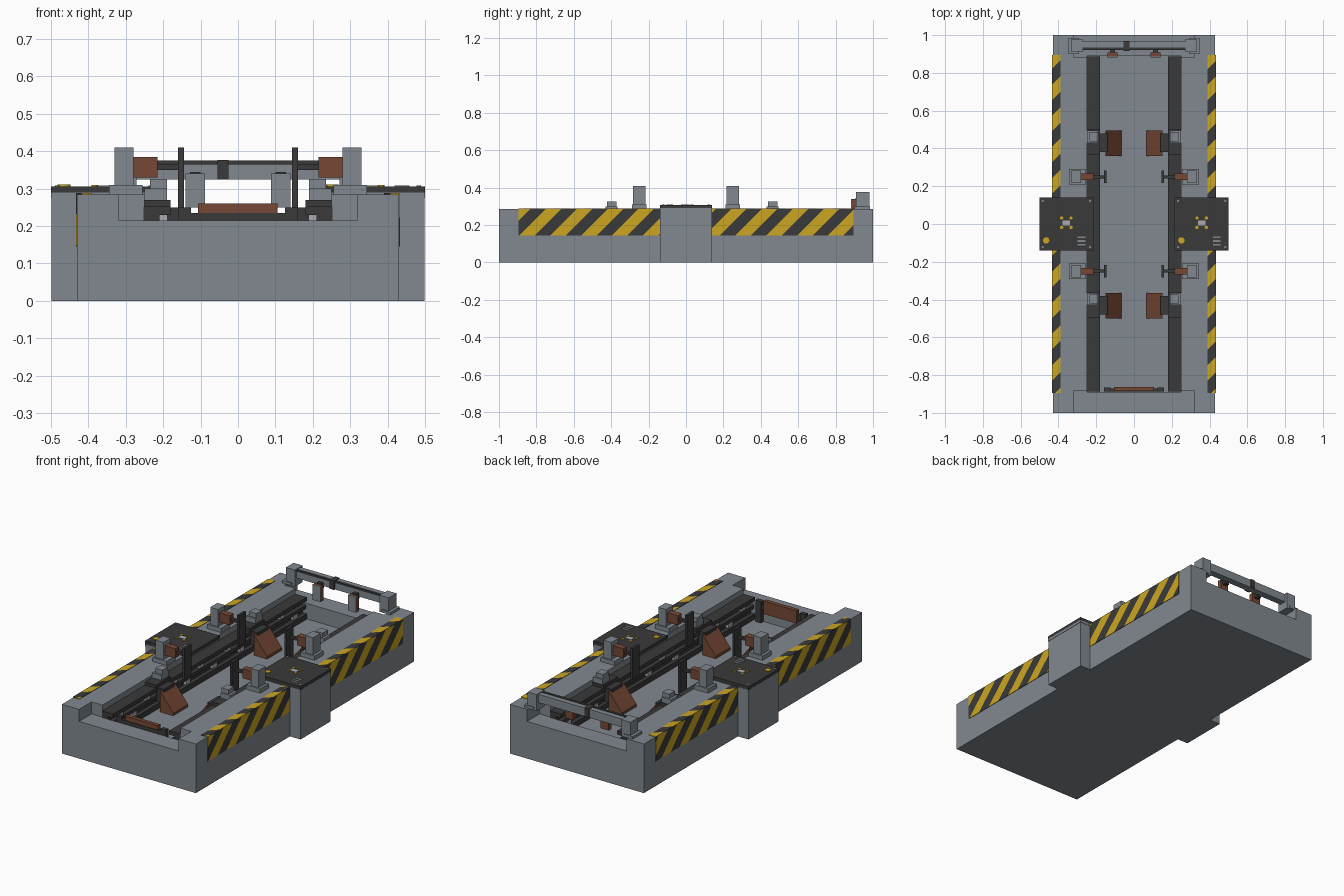
import bpy
import bmesh
from mathutils import Vector

if "Cube" in bpy.data.objects:
    bpy.data.objects.remove(bpy.data.objects["Cube"])


def material(name, rgb):
    m = bpy.data.materials.new(name)
    m.use_nodes = True
    m.diffuse_color = (*rgb, 1)
    m.node_tree.nodes["Principled BSDF"].inputs["Base Color"].default_value = (*rgb, 1)
    return m


GREY = material("blue grey steel", (0.22, 0.25, 0.28))
DARK = material("charcoal", (0.042, 0.042, 0.042))
YELLOW = material("warning yellow", (0.60, 0.38, 0.015))
BROWN = material("copper brown", (0.18, 0.065, 0.035))
LIGHT = material("pale steel", (0.42, 0.41, 0.45))


def finish(name, bm, mats):
    bmesh.ops.recalc_face_normals(bm, faces=bm.faces)
    mesh = bpy.data.meshes.new(name)
    bm.to_mesh(mesh)
    bm.free()
    ob = bpy.data.objects.new(name, mesh)
    bpy.context.collection.objects.link(ob)
    for m in mats:
        mesh.materials.append(m)
    return ob


def box_mesh(x, y, z):
    bm = bmesh.new()
    bmesh.ops.create_cube(bm, size=1)
    for v in bm.verts:
        v.co = [r[0] + (c + 0.5) * (r[1] - r[0]) for c, r in zip(v.co, (x, y, z))]
    return bm


def box(name, x, y, z, mat):
    return finish(name, box_mesh(x, y, z), [mat])


def side_box(name, s, x, y, z, mat):
    return box(name, sorted((s * x[0], s * x[1])), y, z, mat)


def striped(name, x, y, z, normal, period=0.165):
    """Thin plate cut into diagonal bands, coloured alternately."""
    bm = box_mesh(x, y, z)
    n = Vector(normal)
    start = Vector((0, -0.89, 0.145)).dot(n)
    for i in range(-20, 40):
        d = start + i * period / 2
        bmesh.ops.bisect_plane(bm, geom=bm.verts[:] + bm.edges[:] + bm.faces[:],
                               plane_co=n * (d / n.length_squared), plane_no=n)
    for f in bm.faces:
        phase = (f.calc_center_median().dot(n) - start) / period
        f.material_index = int(phase % 1 < 0.5)
    return finish(name, bm, [DARK, YELLOW])


def prism(name, profile, y, mat):
    """Extrude an x-z outline along y."""
    bm = bmesh.new()
    face = bm.faces.new([bm.verts.new((px, y[0], pz)) for px, pz in profile])
    ext = bmesh.ops.extrude_face_region(bm, geom=[face])["geom"]
    bmesh.ops.translate(bm, vec=(0, y[1] - y[0], 0),
                        verts=[v for v in ext if isinstance(v, bmesh.types.BMVert)])
    return finish(name, bm, [mat])


def disc(name, x, y, z, r, mat):
    bm = bmesh.new()
    bmesh.ops.create_cone(bm, cap_ends=True, segments=12, radius1=r, radius2=r, depth=0.006)
    bmesh.ops.translate(bm, vec=(x, y, z), verts=bm.verts)
    return finish(name, bm, [mat])


# Bed: solid block with a long channel and lowered end walls
FLOOR, DECK = 0.125, 0.285
bed = box("bed", (-0.43, 0.43), (-1, 1), (0, DECK), GREY)
cutters = [box("channel_cutter", (-0.25, 0.25), (-0.89, 0.89), (FLOOR, 0.5), GREY)]
for e in (-1, 1):
    cutters.append(box("end_cutter", (-0.32, 0.32), sorted((e * 0.885, e * 1.1)),
                       (0.215, 0.5), GREY))
for c in cutters:
    mod = bed.modifiers.new("cut", 'BOOLEAN')
    mod.operation, mod.solver, mod.object = 'DIFFERENCE', 'EXACT', c
bpy.context.view_layer.update()
cut_mesh = bpy.data.meshes.new_from_object(
    bed.evaluated_get(bpy.context.evaluated_depsgraph_get()))
bed.modifiers.clear()
bed.data = cut_mesh
for c in cutters:
    bpy.data.objects.remove(c)

for s in (-1, 1):
    # Warning bands along the flanks and deck edges
    for e in (-1, 1):
        span = sorted((e * 0.14, e * 0.895))
        side_box_x = sorted((s * 0.429, s * 0.433))
        striped("flank_warning_band", side_box_x, span, (0.145, DECK), (0, 1, -s))
        striped("deck_warning_band", sorted((s * 0.39, s * 0.433)), span,
                (DECK - 0.001, DECK + 0.003), (-1, 1, 0))

    # Pod with a dark control plate
    side_box("pod_body", s, (0.22, 0.5), (-0.14, 0.14), (DECK - 0.01, 0.29), GREY)
    side_box("pod_column", s, (0.42, 0.498), (-0.138, 0.138), (0, 0.29), GREY)
    side_box("pod_top_plate", s, (0.215, 0.5), (-0.14, 0.14), (0.287, 0.306), DARK)
    cx = s * 0.358
    disc("plate_button", cx - 0.107, -0.087, 0.308, 0.017, YELLOW)
    box("plate_emblem", (cx - 0.02, cx + 0.02), (-0.008, 0.018), (0.305, 0.309), LIGHT)
    for dx in (-1, 1):
        for dy in (-1, 1):
            disc("plate_mark", cx + dx * 0.025, 0.007 + dy * 0.025, 0.307, 0.009, YELLOW)
            disc("plate_screw", cx + dx * 0.125, dy * 0.122, 0.306, 0.006, GREY)
    for i in range(3):
        box("plate_vent", (cx + 0.06, cx + 0.1), (-0.115 + i * 0.02, -0.105 + i * 0.02),
            (0.305, 0.308), GREY)

    # Stepped guide rail on the channel wall
    for x, z in ((0.18, (FLOOR, 0.155)), (0.205, (0.155, 0.185)),
                 (0.185, (0.185, 0.205)), (0.21, (0.205, 0.23)), (0.18, (0.23, 0.252))):
        side_box("guide_rail", s, (x, 0.252), (-0.888, 0.888), z, DARK)
    for i in range(14):
        y = -0.8 + i * 0.123
        side_box("rail_slider", s, (0.188, 0.21), (y - 0.02, y + 0.02),
                 (0.158, 0.182) if i % 2 else (0.207, 0.228), LIGHT)

    # Tall clamps with a copper block, rod and gripping plate
    for y in (-0.25, 0.25):
        side_box("clamp_base", s, (0.255, 0.345), (y - 0.04, y + 0.04), (DECK, 0.31), GREY)
        side_box("clamp_post", s, (0.28, 0.33), (y - 0.033, y + 0.033), (0.305, 0.41), GREY)
        side_box("clamp_block", s, (0.215, 0.282), (y - 0.018, y + 0.018), (0.33, 0.385), BROWN)
        side_box("clamp_rod", s, (0.155, 0.22), (y - 0.008, y + 0.008), (0.35, 0.366), DARK)
        side_box("grip_plate", s, (0.145, 0.16), (y - 0.032, y + 0.032), (0.23, 0.41), DARK)

    # Low clamps carrying copper wedges
    for y in (-0.43, 0.43):
        side_box("wedge_carriage", s, (0.18, 0.252), (y - 0.065, y + 0.07), (0.24, 0.27), DARK)
        side_box("wedge_stand", s, (0.19, 0.25), (y, y + 0.065), (0.26, 0.3), GREY)
        side_box("wedge_stand_cap", s, (0.19, 0.235), (y + 0.008, y + 0.058), (0.295, 0.326), GREY)
        side_box("wedge_arm", s, (0.14, 0.19), (y - 0.05, y + 0.05), (0.17, 0.25), DARK)
        prism("wedge", [(s * 0.15, FLOOR), (s * 0.065, FLOOR), (s * 0.065, 0.14),
                        (s * 0.15, 0.245)], (y - 0.07, y + 0.065), BROWN)

    # Gantry post and hanging pads at the rear, stops at the front
    side_box("gantry_post", s, (0.272, 0.33), (0.91, 0.98), (0.28, 0.376), GREY)
    side_box("gantry_foot", s, (0.29, 0.348), (0.9, 0.985), (DECK, 0.3), GREY)
    side_box("hanger", s, (0.088, 0.14), (0.882, 0.888), (0.25, 0.34), GREY)
    side_box("hanger_pad", s, (0.088, 0.14), (0.887, 0.908), (0.25, 0.338), BROWN)
    side_box("hanger_bracket", s, (0.1, 0.128), (0.905, 0.93), (0.31, 0.345), DARK)
    side_box("front_stop", s, (0.125, 0.16), (-0.888, -0.865), (FLOOR, 0.25), DARK)

# Gantry beam across the rear
box("gantry_beam", (-0.28, 0.28), (0.925, 0.965), (0.324, 0.372), GREY)
box("gantry_beam_cap", (-0.272, 0.272), (0.92, 0.935), (0.364, 0.375), DARK)
box("gantry_sensor", (-0.055, -0.025), (0.915, 0.968), (0.325, 0.376), DARK)

# Front bumper
box("front_bumper", (-0.107, 0.105), (-0.885, -0.862), (0.185, 0.26), BROWN)
box("front_bumper_bar", (-0.16, 0.16), (-0.888, -0.872), (0.2, 0.235), DARK)
